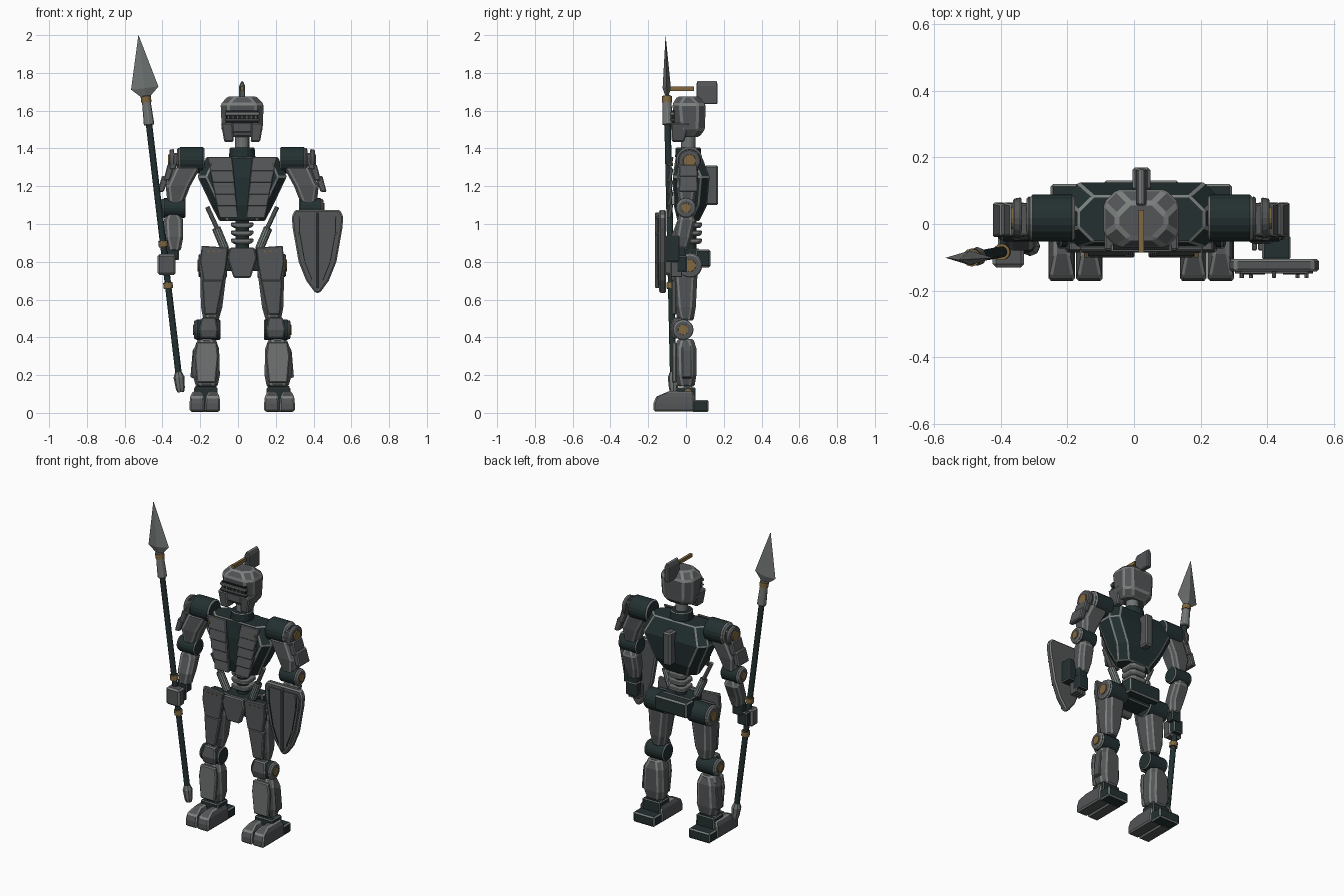
import bpy, bmesh, math
from mathutils import Vector

CX = 0.022  # body centre line; spear and shield balance the width


def mat(name, rgb):
    m = bpy.data.materials.new(name)
    m.diffuse_color = (*rgb, 1)
    return m


GREY = mat("armour grey", (0.085, 0.09, 0.093))
TEAL = mat("dark teal frame", (0.017, 0.03, 0.031))
STEEL = mat("light steel", (0.16, 0.175, 0.17))
EDGE = mat("worn edge", (0.2, 0.215, 0.21))
GOLD = mat("brass", (0.22, 0.14, 0.05))
DARK = mat("dark recess", (0.012, 0.015, 0.016))


def finish(name, rings, m, bevel=0.0, close=True):
    """Skin a list of equal vertex rings, cap the ends, bevel edges in worn steel."""
    bm = bmesh.new()
    vs = [[bm.verts.new((p[0] + CX, p[1], p[2])) for p in r] for r in rings]
    n = len(vs[0])
    for a, b in zip(vs, vs[1:]):
        for i in range(n):
            j = (i + 1) % n
            bm.faces.new((a[i], a[j], b[j], b[i]))
    bm.faces.new(vs[0][::-1])
    bm.faces.new(vs[-1])
    bmesh.ops.remove_doubles(bm, verts=bm.verts, dist=1e-5)
    bmesh.ops.recalc_face_normals(bm, faces=bm.faces)
    me = bpy.data.meshes.new(name)
    bm.to_mesh(me)
    bm.free()
    me.materials.append(m)
    me.materials.append(EDGE)
    ob = bpy.data.objects.new(name, me)
    bpy.context.collection.objects.link(ob)
    if bevel:
        b = ob.modifiers.new("edges", 'BEVEL')
        b.width, b.segments, b.material = bevel, 1, 1
        b.limit_method, b.angle_limit = 'ANGLE', math.radians(28)
    return ob


def loft(name, secs, m, c=0.0, bevel=0.005, s=1):
    """Sections (z, x0, x1, y0, y1) with plan corners cut by c."""
    rings = []
    for z, x0, x1, y0, y1 in secs:
        if c:
            pts = [(x0 + c, y0), (x1 - c, y0), (x1, y0 + c), (x1, y1 - c),
                   (x1 - c, y1), (x0 + c, y1), (x0, y1 - c), (x0, y0 + c)]
        else:
            pts = [(x0, y0), (x1, y0), (x1, y1), (x0, y1)]
        rings.append([(s * x, y, z) for x, y in pts])
    return finish(name, rings, m, bevel)


def box(name, x0, x1, y0, y1, z0, z1, m, bevel=0.005, s=1):
    return loft(name, [(z0, x0, x1, y0, y1), (z1, x0, x1, y0, y1)], m, 0, bevel, s)


def plate(name, outline, y0, y1, m, bevel=0.003, s=1, tilt=0.0):
    """Front-facing plate from an x-z outline; tilt pushes the lower edge forward."""
    top = max(z for _, z in outline)
    rings = [[(s * x, y - tilt * (top - z), z) for x, z in outline] for y in (y0, y1)]
    return finish(name, rings, m, bevel)


def turn(name, p0, p1, prof, m, n=20, bevel=0.0, flat=1.0):
    """Turned part from p0 to p1 with (t, radius) stations."""
    p0, p1 = Vector(p0), Vector(p1)
    d = (p1 - p0).normalized()
    v = d.cross(Vector((1, 0, 0)) if abs(d.x) < 0.9 else Vector((0, 0, 1))).normalized()
    u = v.cross(d)
    rings = []
    for t, r in prof:
        o = p0.lerp(p1, t)
        rings.append([o + u * r * math.cos(2 * math.pi * i / n)
                      + v * r * flat * math.sin(2 * math.pi * i / n) for i in range(n)])
    return finish(name, rings, m, bevel)


def joint(name, x0, x1, y, z, r, s, bevel=0.006):
    """Axle across x with steel rims and a brass cap on the outside."""
    turn(name, (s * x0, y, z), (s * x1, y, z), [(0, r), (1, r)], TEAL, 20, bevel)
    turn(name + "_rim", (s * x1, y, z), (s * (x1 + .01), y, z), [(0, r * .95), (1, r * .85)], GREY, 20, .003)
    turn(name + "_cap", (s * (x1 + .005), y, z), (s * (x1 + .015), y, z), [(0, r * .5), (1, r * .48)], GOLD, 14)


# ---- head
loft("helmet", [(1.46, -.085, .085, -.05, .07), (1.50, -.108, .108, -.06, .10),
                (1.635, -.114, .114, -.072, .104), (1.676, -.075, .075, -.045, .065)], GREY, .04, .009)
box("visor_slot", -.085, .085, -.078, -.06, 1.535, 1.60, DARK, 0)
box("visor_brow", -.092, .092, -.084, -.06, 1.575, 1.592, STEEL, .003)
box("visor_sill", -.092, .092, -.084, -.06, 1.545, 1.557, STEEL, .003)
for i in range(-3, 4):
    box("visor_bar", i * .024 - .003, i * .024 + .003, -.081, -.07, 1.55, 1.585, GREY, 0)
box("mouth_guard", -.05, .05, -.076, -.05, 1.485, 1.535, GREY, .004)
for s in (1, -1):
    loft("cheek_guard", [(1.435, .045, .095, -.075, -.01), (1.535, .05, .112, -.08, .02)], GREY, 0, .006, s)
loft("crest", [(1.635, -.016, .016, .055, .167), (1.73, -.016, .016, .055, .167),
               (1.756, -.005, .005, .058, .164)], GREY, 0, .004)
box("crest_rod", -.008, .008, -.085, .042, 1.705, 1.727, GOLD, 0)
turn("neck", (0, .012, 1.39), (0, .012, 1.48), [(0, .038), (1, .038)], STEEL, 16)
turn("collar", (0, .012, 1.35), (0, .012, 1.405), [(0, .07), (1, .066)], TEAL, 16, .005)

# ---- torso
loft("torso", [(1.015, -.12, .12, -.045, .07), (1.10, -.165, .165, -.065, .112),
               (1.25, -.236, .236, -.07, .125), (1.355, -.19, .19, -.055, .085)], TEAL, .045, .006)
box("spine_plate", -.027, .027, .10, .17, 1.10, 1.31, GREY, .008)
rows = 5
for s in (1, -1):
    for i in range(rows):
        a, b = i / rows, (i + 1) / rows + .04
        za, zb = 1.355 - .31 * a, 1.355 - .31 * b
        plate("chest_plate", [(.055 - .03 * a, za), (.185 - .06 * a, za),
                              (.182 - .06 * b, zb), (.052 - .03 * b, zb)],
              -.066, -.086 if i else -.08, GREY, .003, s, .2)
    turn("chest_rivet", (s * .165, -.07, 1.315), (s * .165, -.1, 1.315), [(0, .007), (1, .007)], GOLD, 8)
for i in range(3):
    z = .895 + i * .042
    loft("spine_segment", [(z, -.045, .045, -.025, .075), (z + .012, -.06, .06, -.035, .085),
                           (z + .028, -.06, .06, -.035, .085)], STEEL, .02, .004)
turn("spine_core", (0, .02, .85), (0, .02, 1.03), [(0, .035), (1, .035)], TEAL, 12)
for s in (1, -1):
    turn("strut_rod", (s * .185, -.03, 1.09), (s * .125, -.02, .96), [(0, .012), (1, .012)], STEEL, 10)
    turn("strut_cylinder", (s * .138, -.02, .98), (s * .09, -.01, .865), [(0, .024), (1, .024)], TEAL, 12, .004)

# ---- pelvis
plate("pelvis_guard", [(-.065, .875), (.065, .875), (.078, .82), (.045, .715), (-.045, .715), (-.078, .82)],
      -.05, -.085, GREY, .006)
box("pelvis_core", -.10, .10, -.05, .07, .75, .87, TEAL, .006)
box("pelvis_back", -.115, .115, .05, .13, .77, .865, TEAL, .009)

for s in (1, -1):
    # ---- leg
    joint("hip", .08, .222, .02, .78, .066, s)
    loft("thigh", [(.49, .125, .205, -.045, .04), (.56, .105, .218, -.058, .052),
                   (.72, .085, .222, -.07, .06), (.83, .085, .215, -.05, .055)], GREY, .025, .006, s)
    plate("hip_plate", [(.075, .875), (.215, .885), (.222, .80), (.205, .70), (.10, .70), (.085, .78)],
          -.055, -.08, GREY, .004, s)
    plate("thigh_plate", [(.10, .70), (.212, .70), (.20, .52), (.135, .52)], -.05, -.076, GREY, .005, s)
    for i in range(3):
        turn("hip_rivet", (s * (.12 + .03 * i), -.07, .855), (s * (.12 + .03 * i), -.086, .855),
             [(0, .005), (1, .005)], GOLD, 8)
    joint("knee", .115, .245, -.015, .44, .055, s)
    loft("knee_cap", [(.395, .135, .22, -.075, -.02), (.44, .128, .228, -.085, -.02),
                      (.505, .14, .215, -.07, -.02)], GREY, 0, .006, s)
    loft("shin", [(.14, .13, .245, -.045, .045), (.20, .118, .262, -.055, .055),
                  (.34, .122, .255, -.06, .055), (.39, .14, .235, -.045, .04)], GREY, .025, .007, s)
    plate("shin_plate", [(.135, .375), (.24, .375), (.252, .30), (.24, .16), (.14, .16), (.126, .30)],
          -.05, -.074, STEEL, .006, s)
    plate("calf_fin", [(.245, .36), (.262, .33), (.274, .19), (.25, .18)], -.02, .03, GREY, .003, s)
    joint("ankle", .135, .24, .01, .11, .036, s, .004)
    box("ankle_block", .13, .255, -.05, .05, .05, .135, TEAL, .005, s)
    for x in (.116, .199):
        loft("toe", [(.008, x, x + .08, -.172, .045), (.05, x, x + .08, -.172, .045),
                     (.085, x + .004, x + .076, -.16, .045), (.115, x + .018, x + .062, -.09, .035)],
             GREY, 0, .008, s)
    box("heel", .122, .273, .03, .12, .004, .068, TEAL, .008, s)

    # ---- arm
    joint("shoulder", .20, .335, .018, 1.338, .07, s, .008)
    loft("upper_arm", [(1.11, .31, .395, -.04, .045), (1.20, .275, .405, -.05, .06),
                       (1.30, .22, .36, -.045, .065)], GREY, .02, .006, s)
    for i in range(3):
        z, x = 1.375 - .06 * i, .335 + .03 * i
        loft("shoulder_plate", [(z - .085, x + .02, x + .04 + .012, -.04, .065),
                                (z, x - .01, x + .03, -.035, .06)], GREY, 0, .005, s)
    turn("shoulder_disc", (s * .36, .018, 1.335), (s * .385, .018, 1.335), [(0, .062), (1, .058)], GREY, 20, .004)
    turn("shoulder_cap", (s * .38, .018, 1.335), (s * .392, .018, 1.335), [(0, .035), (1, .033)], GOLD, 14)
    joint("elbow", .30, .42, 0, 1.085, .052, s)
    f = -.045 if s < 0 else -.025   # the spear arm reaches further forward
    loft("forearm", [(.86, .325, .395, f - .035, f + .035), (.93, .312, .41, f - .035, f + .055),
                     (1.02, .312, .415, -.045, .05), (1.06, .33, .40, -.035, .035)], GREY, .02, .006, s)
    box("wrist", .335, .40, f - .03, f + .025, .81, .88, TEAL, .004, s)

# ---- spear hand
box("spear_hand_guard", -.447, -.352, -.13, -.066, .73, .84, GREY, .01)
box("spear_palm", -.43, -.36, -.075, -.035, .745, .83, TEAL, .005)
# ---- shield hand
box("shield_palm", .33, .405, -.05, .005, .745, .83, TEAL, .005)
for i in range(4):
    box("shield_finger", .332 + .019 * i, .347 + .019 * i, -.08, -.02, .72, .80, GREY, .003)

# ---- spear
TIP, BUTT = Vector((-.549, -.108, 2.0)), Vector((-.325, -.066, .11))


def spear(name, z0, z1, prof, m, n=12, flat=1.0, bevel=0.0):
    at = lambda z: BUTT.lerp(TIP, (z - .11) / 1.89)
    turn(name, at(z0), at(z1), prof, m, n, bevel, flat)


spear("spear_shaft", .18, 1.56, [(0, .017), (1, .017)], TEAL)
spear("spear_socket", 1.525, 1.68, [(0, .029), (1, .023)], STEEL, 8, 1, .003)
spear("spear_blade", 1.67, 2.0, [(0, .02), (.15, .073), (1, .0005)], STEEL, 4, .3)
spear("spear_butt", .11, .215, [(0, .018), (.2, .024), (.75, .029), (1, .018)], STEEL, 8)
for z, r in ((.895, .025), (.675, .025), (1.66, .027)):
    spear("spear_ring", z - .016, z + .016, [(0, r), (1, r)], GOLD)

# ---- shield
SX = .399
half = [(.118, 1.075), (.136, 1.04), (.132, .98), (.10, .80), (.06, .70), (.012, .635)]


def shield_outline(k):
    h = [(x * k, .88 + (z - .88) * k) for x, z in half]
    return [(SX + x, z) for x, z in h] + [(SX - x, z) for x, z in reversed(h)]


plate("shield", shield_outline(1), -.105, -.143, GREY, .008)
plate("shield_face", shield_outline(.86), -.14, -.148, GREY, 0)
plate("shield_ridge", [(SX - .006, 1.06), (SX + .006, 1.06), (SX + .006, .66), (SX - .006, .66)],
      -.14, -.163, GREY, .003)
for s in (1, -1):
    plate("shield_strip", [(SX + s * x, z) for x, z in
                           ((.094, 1.04), (.099, 1.04), (.098, .96), (.07, .80), (.03, .70),
                            (.027, .705), (.065, .80), (.093, .96))], -.14, -.152, DARK, 0)
    for x, z in ((.097, 1.035), (.098, .95), (.07, .80)):
        turn("shield_rivet", (SX + s * x, -.14, z), (SX + s * x, -.162, z), [(0, .006), (1, .006)], STEEL, 8)
box("shield_bracket", .363, .448, -.107, -.035, .80, .94, TEAL, .005)
